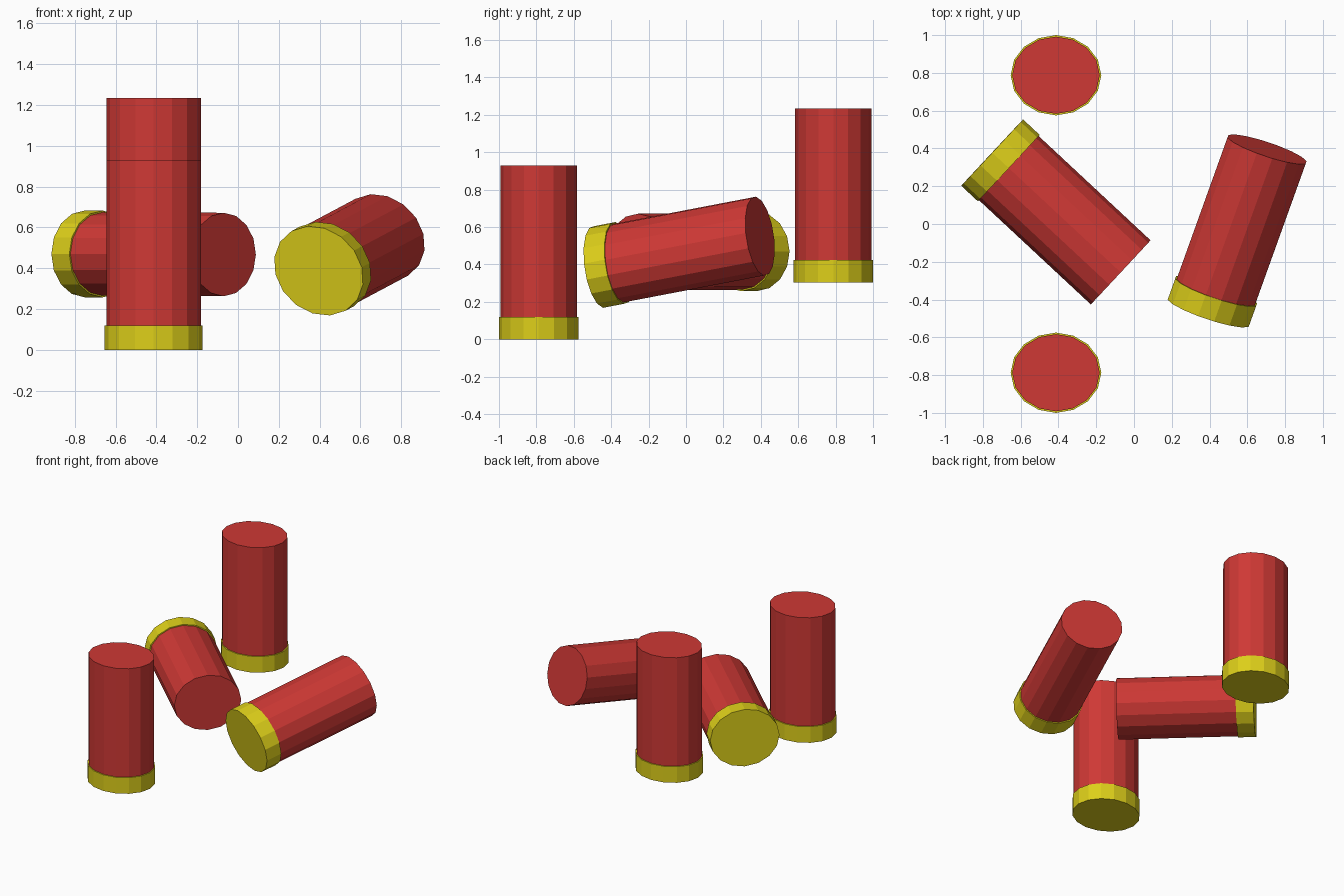
import bpy, math
from mathutils import Vector, Matrix

if "Cube" in bpy.data.objects:
    bpy.data.objects.remove(bpy.data.objects["Cube"])

SIDES = 16
LENGTH, BASE = 0.93, 0.12
RX, RY = 0.24, 0.2125


def material(name, color):
    m = bpy.data.materials.new(name)
    m.diffuse_color = color
    m.use_nodes = True
    m.node_tree.nodes["Principled BSDF"].inputs["Base Color"].default_value = m.diffuse_color
    return m


red = material("red_plastic", (0.62, 0.04, 0.035, 1))
brass = material("yellow_metal", (0.72, 0.62, 0.01, 1))


def oval_cylinder(name, rx, ry, z0, z1, mat, placement):
    bpy.ops.mesh.primitive_cylinder_add(vertices=SIDES, radius=1, depth=1)
    ob = bpy.context.object
    ob.name = name
    ob.data.transform(Matrix.Translation((0, 0, (z0 + z1) / 2))
                      @ Matrix.Diagonal((rx, ry, z1 - z0, 1)))
    ob.matrix_world = placement
    ob.data.materials.append(mat)


def cartridge(name, foot, axis, roll=0):
    # Local z runs along the axis, local x stays level before the roll
    z = Vector(axis).normalized()
    x = Vector((1, 0, 0)) if abs(z.z) > 0.99 else Vector((0, 0, 1)).cross(z).normalized()
    y = z.cross(x)
    rot = Matrix((x, y, z)).transposed().to_4x4()
    place = Matrix.Translation(foot) @ rot @ Matrix.Rotation(math.radians(roll), 4, 'Z')
    oval_cylinder(name + "_base", RX, RY, 0, BASE, brass, place)
    oval_cylinder(name + "_tube", RX - 0.008, RY - 0.008, BASE, LENGTH, red, place)


# Two upright, one lying level, one tilted
cartridge("front_upright", (-0.413, -0.7875, 0), (0, 0, 1))
cartridge("back_upright", (-0.413, 0.7875, 0.303), (0, 0, 1))
cartridge("lying", (-0.751, 0.378, 0.47), (0.675, -0.629, -0.003))
cartridge("tilted", (0.395, -0.466, 0.387), (0.31, 0.863, 0.165), 37)
